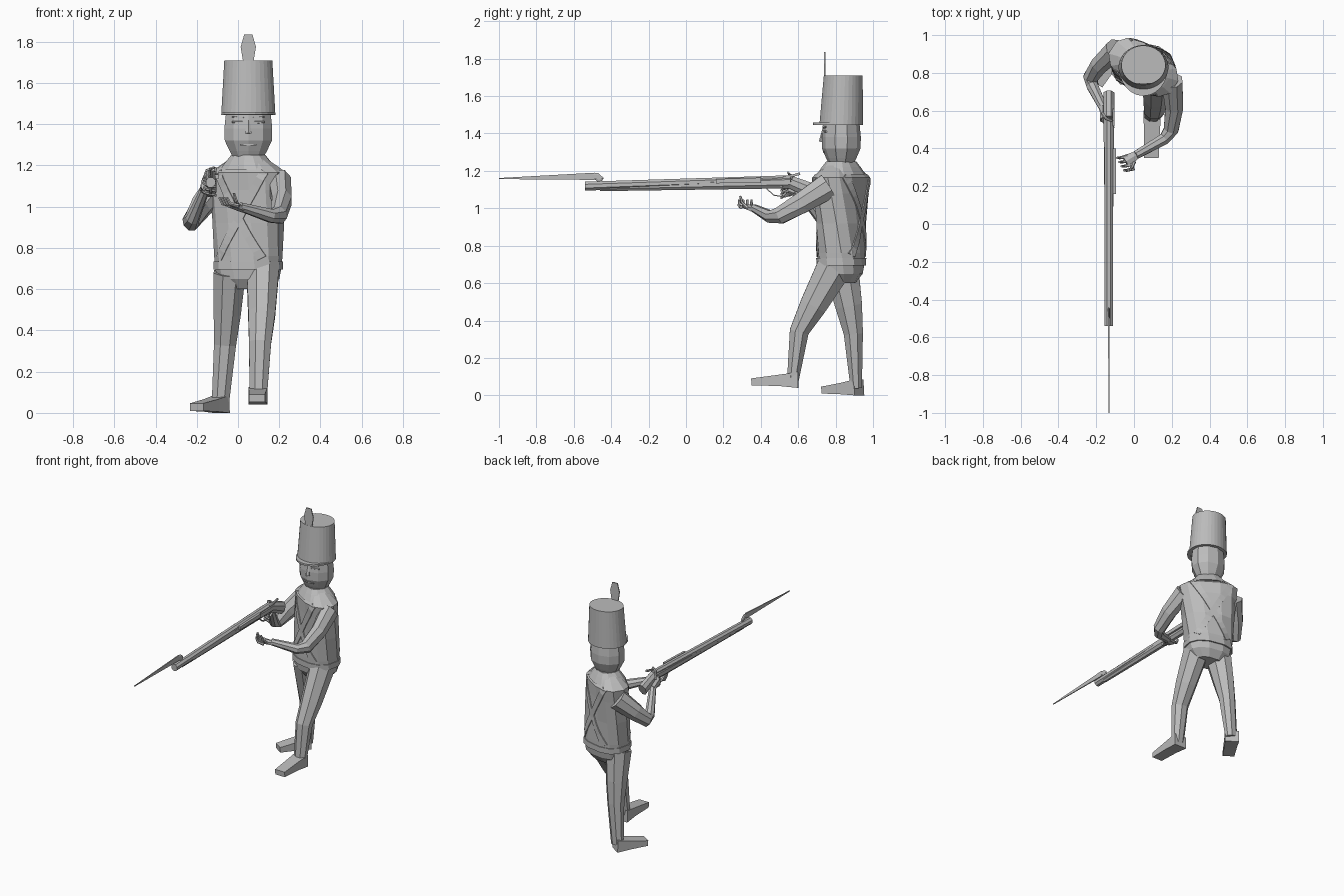
import bpy, bmesh, math
from mathutils import Vector, Quaternion
from mathutils.bvhtree import BVHTree

cube = bpy.data.objects.get("Cube")
if cube:
    bpy.data.objects.remove(cube, do_unlink=True)

X, Y, Z = Vector((1, 0, 0)), Vector((0, 1, 0)), Vector((0, 0, 1))
BODY = Vector((0.05, 0.83, 0))
shade = (0.5, 0.5, 0.5, 1)
grey = bpy.data.materials.new("plain grey")
grey.use_nodes = True
grey.diffuse_color = shade
grey.node_tree.nodes["Principled BSDF"].inputs["Base Color"].default_value = shade


def finish(name, bm):
    bmesh.ops.recalc_face_normals(bm, faces=bm.faces)
    mesh = bpy.data.meshes.new(name)
    bm.to_mesh(mesh)
    bm.free()
    mesh.materials.append(grey)
    ob = bpy.data.objects.new(name, mesh)
    bpy.context.collection.objects.link(ob)
    return ob


def skin(name, rings):
    """Join rings of points into a closed, capped surface."""
    bm = bmesh.new()
    loops = [[bm.verts.new(p) for p in ring] for ring in rings]
    for a, b in zip(loops, loops[1:]):
        for k in range(len(a)):
            bm.faces.new((a[k - 1], a[k], b[k], b[k - 1]))
    bm.faces.new(loops[0])
    bm.faces.new(loops[-1])
    return finish(name, bm)


def oval(center, side, up, width, depth, sides, power=1.0):
    """Ring of points; a power under one makes it squarer."""
    ring = []
    for k in range(sides):
        angle = math.tau * (k + 0.5) / sides
        c, s = math.cos(angle), math.sin(angle)
        ring.append(center + side * math.copysign(width * abs(c) ** power, c)
                    + up * math.copysign(depth * abs(s) ** power, s))
    return ring


def stack(name, profile, ratio, sides=12, lean=0.0):
    """Level ovals of (height, half width) around the body's axis."""
    rings = []
    for z, width in profile:
        center = BODY + Z * z + Y * lean * (z - profile[0][0])
        rings.append(oval(center, X, Y, width, width * ratio, sides))
    return skin(name, rings)


def garment(name, profile, ratio, slim=0.0):
    """Squarish stack that turns with height, so that the left shoulder leads."""
    rings = []
    for z, width in profile:
        turn = Quaternion(Z, -0.2 - 0.8 * (z - 0.7))
        depth = width * (ratio - slim * (z - 0.7))
        rings.append(oval(BODY + Z * z, turn @ X, turn @ Y, width, depth, 12, 0.8))
    return skin(name, rings)


def limb(name, path, start, end, sides=8, ref=Z):
    """Tube along a path whose (width, depth) changes evenly from start to end."""
    path = [Vector(p) for p in path]
    last = len(path) - 1
    rings = []
    for i, p in enumerate(path):
        along = (path[min(i + 1, last)] - path[max(i - 1, 0)]).normalized()
        side = along.cross(ref).normalized()
        size = Vector(start).lerp(Vector(end), i / last)
        rings.append(oval(p, side, side.cross(along), size.x, size.y, sides))
    return skin(name, rings)


def plate(name, outline, axis, thickness):
    """Flat outline thickened along an axis."""
    points = [Vector(p) for p in outline]
    return skin(name, [[p + axis * thickness * s for p in points] for s in (-0.5, 0.5)])


# Jacket, belt, trouser top and collar
jacket = garment("jacket", [(0.7, 0.16), (0.76, 0.165), (0.92, 0.176), (1.08, 0.19), (1.165, 0.2),
                            (1.2, 0.15), (1.24, 0.085)], 0.76, 0.4)
garment("belt", [(0.695, 0.168), (0.735, 0.168)], 0.76)
garment("hips", [(0.6, 0.1), (0.65, 0.15), (0.71, 0.162)], 0.74)
garment("collar", [(1.18, 0.14), (1.22, 0.11), (1.25, 0.085)], 0.82)

# Crossed straps, laid onto the jacket
tree = BVHTree.FromObject(jacket, bpy.context.evaluated_depsgraph_get())
turn = Quaternion(Z, -0.4)


def strap(name, top, bottom, facing):
    out, wide = turn @ (Y * facing), turn @ X
    start, end = wide * top[0] + Z * top[1], wide * bottom[0] + Z * bottom[1]
    across = (end - start).cross(out).normalized() * 0.02
    rings = []
    for i in range(13):
        center = BODY + start.lerp(end, i / 12) + out
        hits = [tree.ray_cast(center + across * s, -out)[0] for s in (-1, 1)]
        if all(hits):
            a, b = hits
            rings.append([a + out * 0.006, b + out * 0.006, b - out * 0.01, a - out * 0.01])
    skin(name, rings)


for label, facing in (("front", -1), ("back", 1)):
    for side, s in (("left", 1), ("right", -1)):
        strap(f"{label}_strap_{side}", (0.13 * s, 1.17), (-0.11 * s, 0.75), facing)

# Head and face
stack("head", [(1.235, 0.075), (1.27, 0.095), (1.32, 0.12), (1.38, 0.122), (1.47, 0.112)], 0.86, 10)
limb("nose", [(0.05, 0.735, 1.42), (0.05, 0.73, 1.355)], (0.007, 0.007), (0.018, 0.02), 6, Y)
for side, s in (("left", 1), ("right", -1)):
    x = BODY.x + 0.05 * s
    inner, outer = x - 0.028 * s, x + 0.028 * s
    limb(f"{side}_eye", [(inner, 0.738, 1.41), (outer, 0.75, 1.41)], (0.006, 0.009), (0.005, 0.005), 6)
    limb(f"{side}_brow", [(inner, 0.737, 1.43), (outer, 0.748, 1.435)], (0.007, 0.005), (0.006, 0.004), 4)
limb("mouth", [(0.01, 0.737, 1.3), (0.09, 0.737, 1.3)], (0.006, 0.005), (0.006, 0.005), 4)

# Tall hat with visor and plume
stack("hat", [(1.445, 0.132), (1.71, 0.117)], 0.89, 32, lean=0.04)
arc = [math.pi * (1 + i / 12) for i in range(13)]
rim = [BODY + Vector((0.13 * math.cos(a), 0.152 * math.sin(a), 1.452)) for a in arc]
plate("visor", rim, Z, 0.012)
half = [(0.018, 1.66), (0.037, 1.775), (0.02, 1.835)]
outline = half + [(-w, z) for w, z in reversed(half)]
plate("plume", [(BODY.x + w, 0.742, z) for w, z in outline], Y, 0.007)

# Legs and shoes, left foot forward
hip, ankle = (0.084, 0.1), (0.045, 0.033)
limb("left_leg", [(0.12, 0.79, 0.68), (0.115, 0.68, 0.48), (0.107, 0.605, 0.34), (0.098, 0.57, 0.07)],
     hip, ankle, ref=Y)
limb("right_leg", [(-0.04, 0.83, 0.68), (-0.052, 0.87, 0.48), (-0.063, 0.895, 0.33), (-0.086, 0.91, 0.04)],
     hip, ankle, ref=Y)
heel, toe = (0.066, 0.06), (0.055, 0.026)
limb("left_shoe", [(0.097, 0.6, 0.082), (0.095, 0.5, 0.08), (0.092, 0.35, 0.072)], heel, toe, 4)
limb("right_shoe", [(-0.08, 0.925, 0.042), (-0.13, 0.85, 0.036), (-0.2, 0.745, 0.028)], heel, toe, 4)

# Arms
shoulder, wrist = (0.06, 0.074), (0.024, 0.022)
limb("left_arm", [(0.2, 0.76, 1.12), (0.213, 0.62, 1.03), (0.197, 0.5, 0.96), (0.16, 0.45, 0.955),
                  (0.01, 0.365, 1)], shoulder, wrist)
limb("right_arm", [(-0.095, 0.925, 1.1), (-0.18, 0.845, 1), (-0.23, 0.775, 0.925), (-0.22, 0.73, 0.94),
                   (-0.16, 0.61, 1.085)], shoulder, wrist)

# Hands, left one open and right one around the musket
limb("left_palm", [(0.02, 0.37, 0.99), (-0.045, 0.33, 1.01)], (0.022, 0.018), (0.04, 0.013), 6)
limb("right_palm", [(-0.165, 0.62, 1.08), (-0.165, 0.55, 1.11)], (0.02, 0.025), (0.016, 0.036), 6)


def finger(name, base, bend, tip, ref):
    base = Vector(base)
    middle = base + Vector(bend)
    limb(name, [base, middle, middle + Vector(tip)], (0.011, 0.01), (0.007, 0.006), 6, ref)


for i in range(4):
    finger(f"left_finger_{i + 1}", (-0.035 + 0.012 * i, 0.36 - 0.022 * i, 1.005),
           (-0.04, -0.01, 0.01), (-0.015, 0, 0.03), Y)
    finger(f"right_finger_{i + 1}", (-0.165, 0.56, 1.075 + 0.02 * i),
           (0.015, -0.04, -0.01), (0.045, -0.01, -0.01), Z)
finger("left_thumb", (0, 0.33, 1), (-0.01, -0.03, 0.03), (-0.01, -0.01, 0.035), Y)
finger("right_thumb", (-0.165, 0.585, 1.13), (0.015, -0.025, 0.045), (0.035, -0.015, 0.015), Y)


# Musket, all along one line
def musket(name, path, start, end, sides=8, shift=0.0):
    limb(name, [(shift - 0.133, y, z) for y, z in path], start, end, sides)


musket("musket_barrel", [(-0.54, 1.118), (0.56, 1.158)], (0.025, 0.026), (0.025, 0.02))
musket("musket_fore_stock", [(-0.46, 1.11), (0.56, 1.14)], (0.018, 0.02), (0.031, 0.036))
musket("musket_butt", [(0.56, 1.14), (0.62, 1.115), (0.69, 1.085)], (0.031, 0.036), (0.031, 0.045))
musket("lock_plate", [(0.16, 1.145), (0.4, 1.15)], (0.012, 0.016), (0.012, 0.02), 4, 0.03)
musket("hammer", [(0.52, 1.165), (0.57, 1.175), (0.61, 1.185)], (0.007, 0.008), (0.007, 0.01), 4, 0.025)
musket("trigger_guard", [(0.43, 1.105), (0.47, 1.07), (0.53, 1.06), (0.61, 1.1)], (0.009, 0.004), (0.009, 0.004), 4)

# Bayonet with its curved neck
neck = [(-0.46, 1.125), (-0.46, 1.155), (-0.475, 1.17), (-0.5, 1.172)]
musket("bayonet_neck", neck, (0.006, 0.022), (0.006, 0.018), 6)
musket("bayonet_blade", [(-0.49, 1.171), (-1, 1.159)], (0.006, 0.027), (0.003, 0.004), 4)
